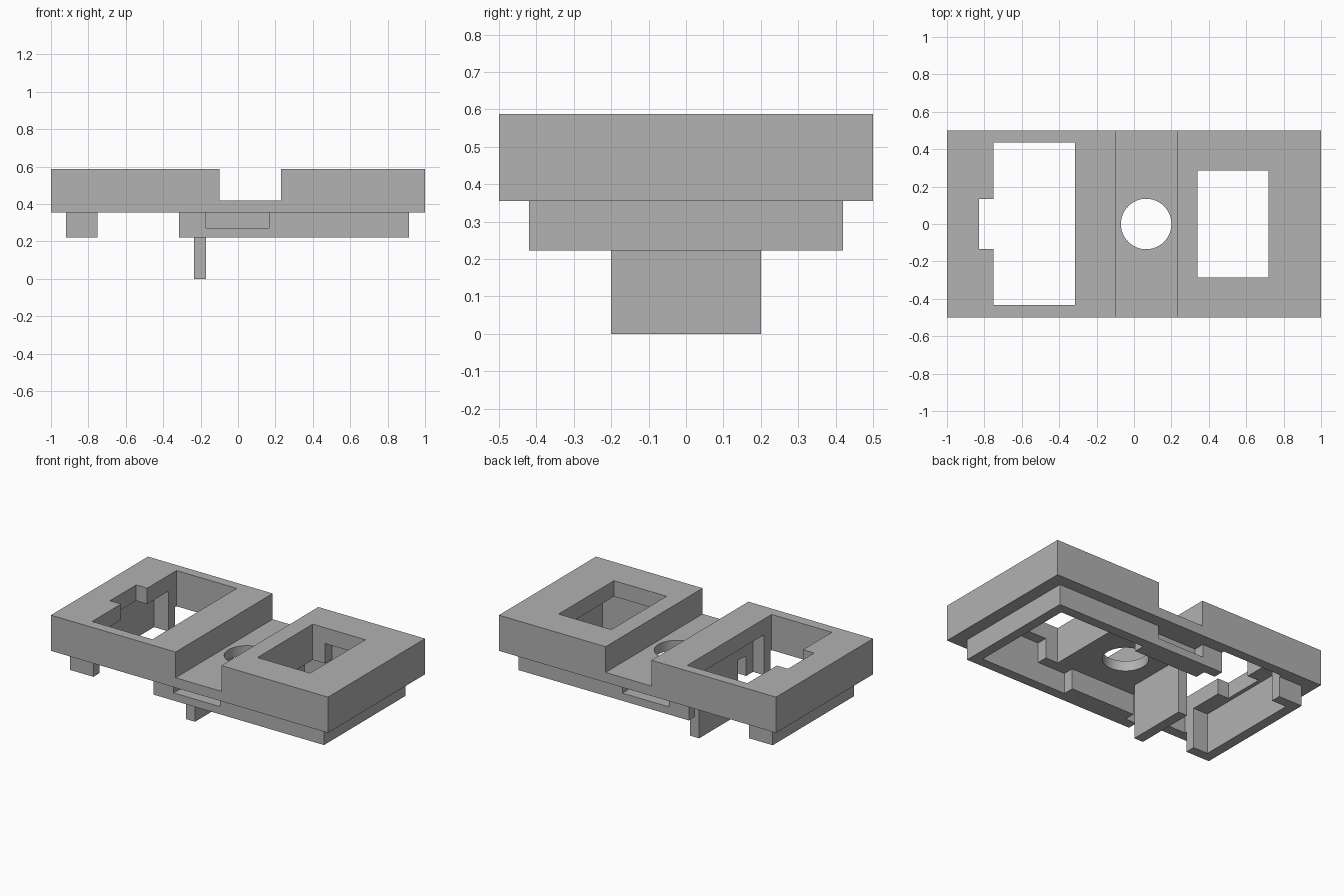
import bpy, bmesh
from mathutils import Matrix, Vector

old = bpy.data.objects.get("Cube")
if old:
    bpy.data.objects.remove(old, do_unlink=True)

grey = bpy.data.materials.new("plain grey")
grey.use_nodes = True
colour = (0.445, 0.445, 0.445, 1)
grey.diffuse_color = colour
grey.node_tree.nodes["Principled BSDF"].inputs["Base Color"].default_value = colour


def link(name, bm):
    mesh = bpy.data.meshes.new(name)
    bm.to_mesh(mesh)
    bm.free()
    mesh.materials.append(grey)
    ob = bpy.data.objects.new(name, mesh)
    bpy.context.scene.collection.objects.link(ob)
    return ob


def box(name, x, y, z):
    """Box from (low, high) ranges on each axis."""
    bm = bmesh.new()
    bmesh.ops.create_cube(bm, size=1)
    lo, hi = (Vector(p) for p in zip(x, y, z))
    size = hi - lo
    bm.transform(Matrix.Translation((lo + hi) / 2) @ Matrix.Diagonal((*size, 1)))
    return link(name, bm)


def combine(ob, tools, operation="DIFFERENCE"):
    """Apply each tool to the object and throw the tool away."""
    for tool in tools:
        mod = ob.modifiers.new("cut", "BOOLEAN")
        mod.operation, mod.solver, mod.object = operation, "EXACT", tool
        tool.hide_render = True
        bpy.context.view_layer.update()
        graph = bpy.context.evaluated_depsgraph_get()
        mesh = bpy.data.meshes.new_from_object(ob.evaluated_get(graph))
        ob.modifiers.clear()
        ob.data = mesh
        bpy.data.objects.remove(tool, do_unlink=True)


def mirrored(side, a, b):
    return tuple(sorted((side * a, side * b)))


SEAM, TOP, CEILING, BASE = 0.355, 0.588, 0.485, 0.222
INNER = (-0.355, 0.355)
THROUGH = (0.1, 0.8)
HOLLOW = (0.2, CEILING)

# Upper block with a central groove, two windows and hollow undersides
upper = box("upper_block", (-1, 1), (-0.5, 0.5), (SEAM, TOP))
bm = bmesh.new()
bmesh.ops.create_cone(bm, cap_ends=True, segments=64, radius1=0.135, radius2=0.135,
                      depth=1, matrix=Matrix.Translation((0.065, 0, 0.4)))
combine(upper, [
    box("groove_cut", (-0.1, 0.23), (-0.6, 0.6), (0.42, 0.8)),
    box("large_window_cut", (-0.75, -0.315), (-0.433, 0.437), THROUGH),
    box("notch_cut", (-0.83, -0.7), (-0.135, 0.135), THROUGH),
    box("large_hollow_cut", (-0.855, -0.235), INNER, HOLLOW),
    box("small_window_cut", (0.34, 0.72), (-0.285, 0.285), THROUGH),
    box("small_hollow_cut", (0.34, 0.85), INNER, HOLLOW),
    link("round_hole_cut", bm),
])

# Lower skirt: a thin wall, open across the large window
skirt = box("lower_skirt", (-0.92, 0.915), (-0.42, 0.42), (BASE, SEAM))
combine(skirt, [
    box("skirt_inner_cut", (-0.855, 0.85), INNER, THROUGH),
    box("skirt_gap_cut", (-0.75, -0.315), (-0.6, 0.6), THROUGH),
])

for side in (-1, 1):
    # Thickened wall with a shallow outside recess
    housing = box("recess_housing", (-0.235, 0.23), mirrored(side, 0.285, 0.39), (BASE, SEAM))
    combine(skirt, [housing], "UNION")
    recess = box("recess_cut", (-0.17, 0.165), mirrored(side, 0.35, 0.5), (0.272, 0.4))
    combine(skirt, [recess])
    # Corner blocks inside the small hollow
    box("corner_block", (0.34, 0.43), mirrored(side, 0.285, 0.355), (SEAM, CEILING))

# Single flat leg
box("leg", (-0.235, -0.17), (-0.2, 0.2), (0, SEAM))
